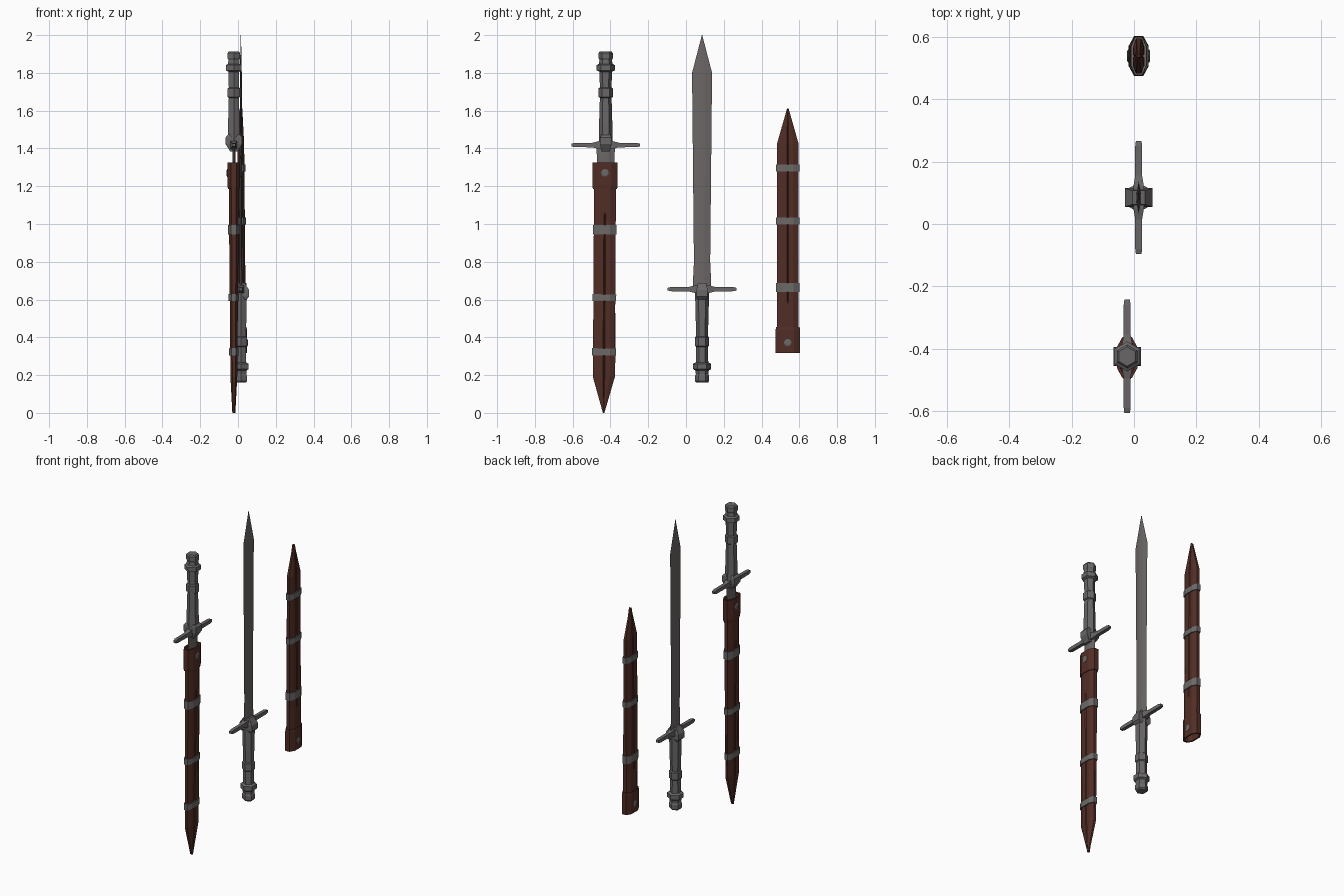
import bpy, bmesh, math
from mathutils import Matrix

if "Cube" in bpy.data.objects:
    bpy.data.objects.remove(bpy.data.objects["Cube"])


def material(name, rgb):
    m = bpy.data.materials.new(name)
    m.diffuse_color = (*rgb, 1)
    m.use_nodes = True
    m.node_tree.nodes["Principled BSDF"].inputs["Base Color"].default_value = m.diffuse_color
    return m


BLADE = material("blade_steel", (0.150, 0.135, 0.132))
HILT = material("hilt_steel", (0.140, 0.132, 0.135))
BAND = material("band_metal", (0.150, 0.140, 0.138))
LEATHER = material("brown_leather", (0.085, 0.027, 0.019))


def loft(name, rings, mat, matrix):
    """Skin a list of (z, [(x, y), ...]) rings and cap both ends."""
    bm = bmesh.new()
    loops = [[bm.verts.new((x, y, z)) for x, y in pts] for z, pts in rings]
    n = len(loops[0])
    for a, b in zip(loops, loops[1:]):
        for i in range(n):
            j = (i + 1) % n
            bm.faces.new((a[i], a[j], b[j], b[i]))
    bm.faces.new(loops[0][::-1])
    bm.faces.new(loops[-1])
    bmesh.ops.recalc_face_normals(bm, faces=bm.faces)
    bm.transform(matrix)
    me = bpy.data.meshes.new(name)
    bm.to_mesh(me)
    bm.free()
    me.materials.append(mat)
    ob = bpy.data.objects.new(name, me)
    bpy.context.collection.objects.link(ob)
    return ob


def ngon(r, n=6):
    return [(r * math.sin(2 * math.pi * i / n), r * math.cos(2 * math.pi * i / n)) for i in range(n)]


def rect(hx, hy):
    return [(hx, -hy), (hx, hy), (-hx, hy), (-hx, -hy)]


def blade_ring(t, w):
    c = w * 0.3
    return [(t, -c), (t, c), (0, w), (-t, c), (-t, -c), (0, -w)]


def sheath_ring(hx, hy, groove=0.0):
    """Flattened octagon with a narrow groove down each broad side."""
    a, g, e = hy * 0.5, min(0.005, hy * 0.2), hx * 0.45
    half = [(e, -hy), (hx, -a), (hx, -g), (hx - groove, 0), (hx, g), (hx, a), (e, hy)]
    return half + [(-x, -y) for x, y in half]


def sword(label, M):
    # Grip, rings and pommel: hexagonal turned profile from the pommel end
    profile = [(0, .031), (.008, .038), (.035, .038), (.045, .033), (.065, .036), (.072, .048),
               (.1, .048), (.107, .033), (.19, .031), (.195, .038), (.24, .038), (.245, .031),
               (.38, .035), (.48, .037)]
    loft(label + "_grip", [(z, ngon(r)) for z, r in profile], HILT, M)
    # Crossguard: lofted along its length, then laid on its side
    side = [(.182, .009, .007), (.165, .011, .011), (.07, .011, .012), (.035, .017, .021)]
    rings = [(-y, rect(hx, hz)) for y, hx, hz in side] + [(y, rect(hx, hz)) for y, hx, hz in side[::-1]]
    loft(label + "_crossguard", rings,
         HILT, M @ Matrix.Translation((0, 0, .495)) @ Matrix.Rotation(math.pi / 2, 4, 'X'))
    # Guard centre block
    block = [(.44, .030, .024), (.455, .044, .030), (.49, .044, .030), (.528, .020, .022)]
    loft(label + "_guard_block", [(z, rect(x, y)) for z, x, y in block], HILT, M)
    # Blade
    edge = [(.49, .008, .049), (.56, .008, .047), (.64, .007, .043), (1.64, .005, .053), (1.84, .001, .001)]
    loft(label + "_blade", [(z, blade_ring(t, w)) for z, t, w in edge], BLADE, M)


def scabbard(label, M):
    def thickness(z):
        return .018 + .009 * (z - .19)
    # Body, tip at the origin
    loft(label + "_body", [(0, sheath_ring(.008, .004)), (.19, sheath_ring(.018, .058, .005)),
                           (1.05, sheath_ring(thickness(1.05), .058, .005)),
                           (1.06, sheath_ring(thickness(1.06), .058)),
                           (1.2, sheath_ring(.027, .058))], LEATHER, M)
    # Throat with a hollow mouth
    loft(label + "_throat", [(1.185, sheath_ring(.031, .064)), (1.2, sheath_ring(.033, .066)),
                             (1.325, sheath_ring(.033, .066)), (1.325, sheath_ring(.024, .056)),
                             (1.22, sheath_ring(.022, .054))], LEATHER, M)
    # Metal bands
    for i, (z0, z1) in enumerate([(.303, .342), (.592, .628), (.945, .995)]):
        loft(f"{label}_band_{i + 1}", [(z, sheath_ring(thickness(z) + .006, .063)) for z in (z0, z1)], BAND, M)
    # Throat studs on both broad sides
    for s in (-1, 1):
        turn = Matrix.Translation((0, 0, 1.27)) @ Matrix.Rotation(s * math.pi / 2, 4, 'Y')
        loft(f"{label}_stud_{'front' if s > 0 else 'back'}",
             [(.028, ngon(.021, 8)), (.035, ngon(.021, 8)), (.038, ngon(.015, 8))], BAND, M @ turn)


FLIP = Matrix.Rotation(math.pi, 4, 'X')

# Sheathed sword, hilt up
sword("sheathed_sword", Matrix.Translation((-.022, -.425, 1.913)) @ FLIP)
scabbard("full_scabbard", Matrix.Translation((-.022, -.436, 0)) @ Matrix.Rotation(-.006, 4, 'X'))
# Drawn sword, point up
sword("drawn_sword", Matrix.Translation((.015, .085, .16)))
# Empty scabbard, tip up
scabbard("empty_scabbard", Matrix.Translation((.015, .539, 1.612)) @ FLIP @ Matrix.Scale(.977, 4))
